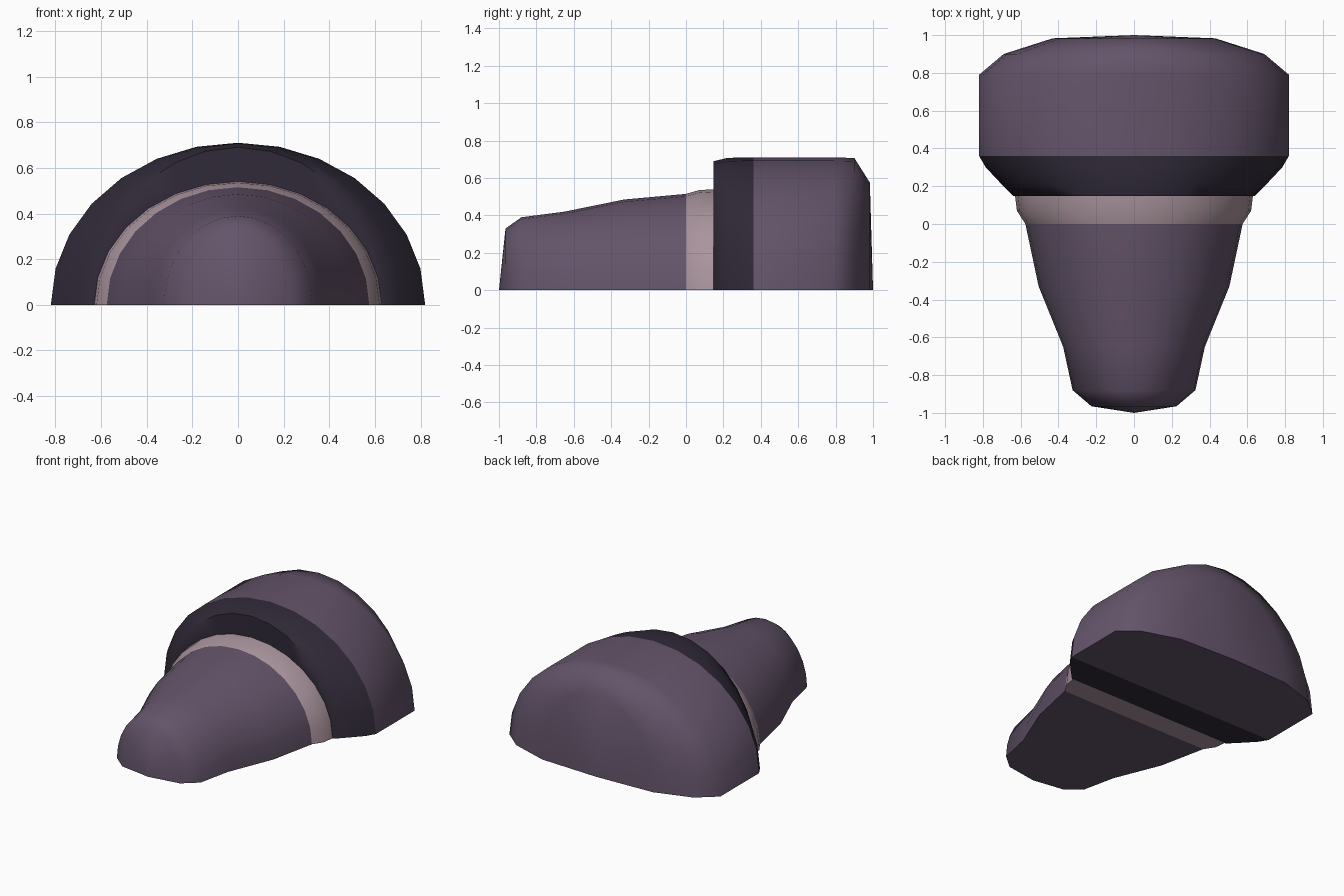
import bpy, bmesh, math

if "Cube" in bpy.data.objects:
    bpy.data.objects.remove(bpy.data.objects["Cube"])

SEG = 14  # facets over each half-round section


def material(name, color):
    m = bpy.data.materials.new(name)
    m.diffuse_color = (*color, 1)
    m.use_nodes = True
    m.node_tree.nodes["Principled BSDF"].inputs["Base Color"].default_value = m.diffuse_color
    return m


def loft(name, stations, mat):
    """Flat-bottomed half-ellipse sections (y, half width, height), joined along y."""
    bm = bmesh.new()
    rings = []
    for y, a, h in stations:
        rings.append([bm.verts.new((a * math.cos(math.pi * i / SEG), y,
                                    h * math.sin(math.pi * i / SEG)))
                      for i in range(SEG + 1)])
    for p, q in zip(rings, rings[1:]):
        for i in range(SEG + 1):
            j = (i + 1) % (SEG + 1)
            bm.faces.new((p[i], q[i], q[j], p[j]))
    bmesh.ops.remove_doubles(bm, verts=bm.verts, dist=1e-5)
    mesh = bpy.data.meshes.new(name)
    bm.to_mesh(mesh)
    bm.free()
    mesh.materials.append(mat)
    ob = bpy.data.objects.new(name, mesh)
    bpy.context.collection.objects.link(ob)
    bpy.ops.object.select_all(action='DESELECT')
    ob.select_set(True)
    bpy.context.view_layer.objects.active = ob
    bpy.ops.object.shade_smooth_by_angle(angle=math.radians(65))
    return ob


purple = material("purple", (0.127, 0.089, 0.144))
dark = material("dark", (0.030, 0.023, 0.040))
pale = material("pale", (0.40, 0.296, 0.337))

# Tapered nose, closing to a point on the ground
loft("nose", [(-1.0, 0, 0), (-0.965, 0.225, 0.33), (-0.88, 0.325, 0.39),
              (-0.65, 0.375, 0.42), (-0.33, 0.505, 0.485), (0, 0.575, 0.515)], purple)

# Pale band behind the nose
loft("pale_band", [(0, 0.575, 0.515), (0.07, 0.62, 0.535), (0.15, 0.63, 0.54)], pale)

# Dark collar: upright step, then flare to full width
loft("dark_collar", [(0.15, 0.63, 0.54), (0.148, 0.64, 0.69), (0.22, 0.71, 0.707),
                     (0.30, 0.785, 0.71), (0.36, 0.82, 0.71)], dark)

# Broad rear body with rounded back
loft("rear_body", [(0.36, 0.82, 0.71), (0.79, 0.82, 0.71), (0.90, 0.69, 0.707),
                   (0.983, 0.43, 0.575), (1.0, 0, 0)], purple)
